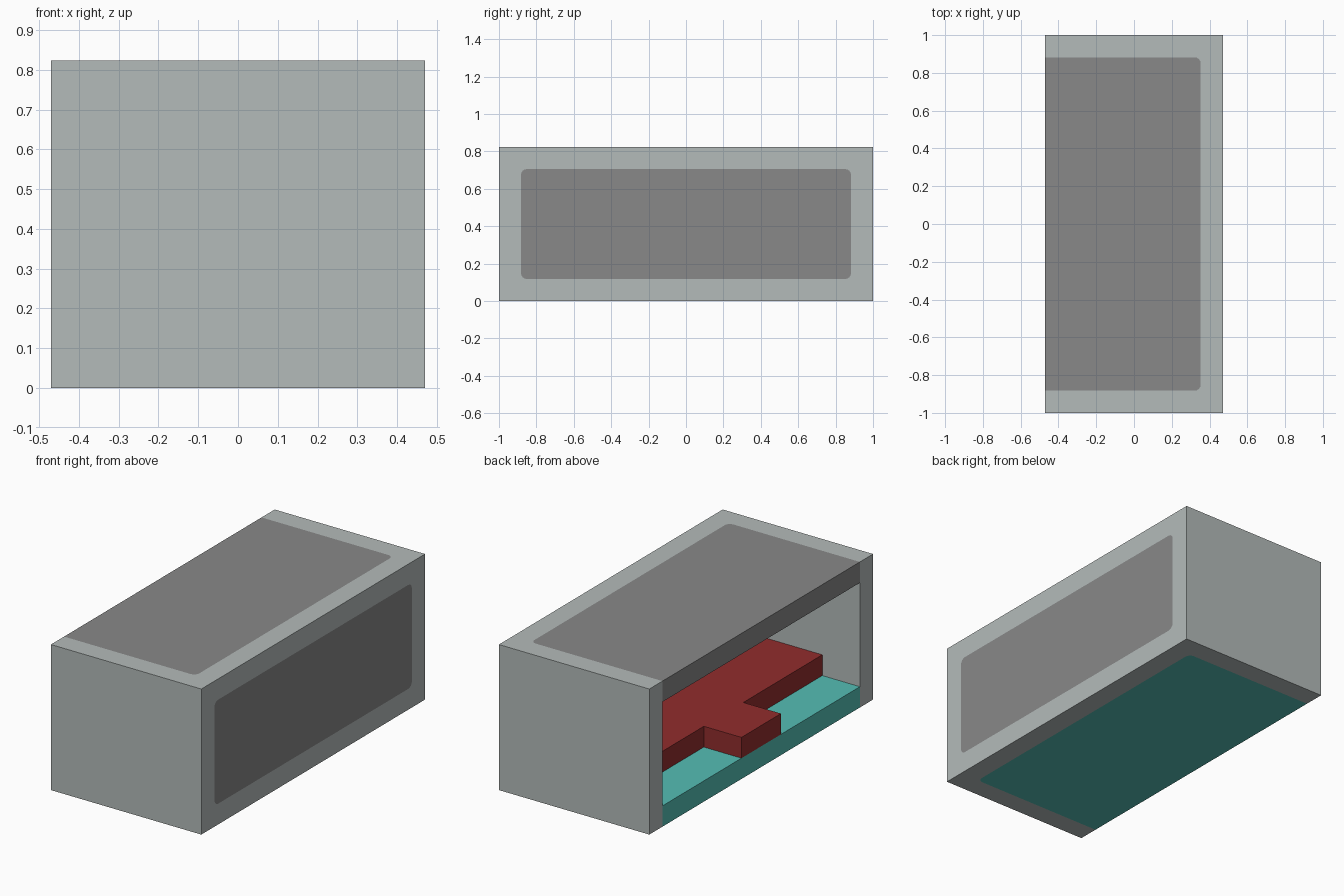
import bpy
import bmesh
from math import cos, sin, pi
from mathutils import Vector

cube = bpy.data.objects.get("Cube")
if cube:
    bpy.data.objects.remove(cube, do_unlink=True)

U = 2 / 17       # wall thickness, the unit of the whole layout
R = 0.27         # corner radius of the panels, in units


def make_material(name, rgb):
    linear = [((c / 255 + 0.055) / 1.055) ** 2.4 for c in rgb] + [1]
    mat = bpy.data.materials.new(name)
    mat.use_nodes = True
    mat.diffuse_color = linear
    mat.node_tree.nodes["Principled BSDF"].inputs["Base Color"].default_value = linear
    return mat


light_grey = make_material("light_grey", (180, 187, 186))
mid_grey = make_material("mid_grey", (136, 136, 136))
red = make_material("dark_red", (145, 45, 45))
teal = make_material("teal", (85, 190, 181))


def prism(name, outlines, axis, low, high, mat):
    """Extrude flat outlines (in units) along an axis from low to high."""
    bm = bmesh.new()
    for outline in outlines:
        verts = []
        for point in outline:
            co = list(point)
            co.insert(axis, low)
            verts.append(bm.verts.new(Vector(co) * U))
        face = bm.faces.new(verts)
        top = bmesh.ops.extrude_face_region(bm, geom=[face])["geom"]
        shift = Vector((0, 0, 0))
        shift[axis] = (high - low) * U
        moved = [g for g in top if isinstance(g, bmesh.types.BMVert)]
        bmesh.ops.translate(bm, verts=moved, vec=shift)
    bmesh.ops.recalc_face_normals(bm, faces=bm.faces)
    mesh = bpy.data.meshes.new(name)
    bm.to_mesh(mesh)
    bm.free()
    mesh.materials.append(mat)
    obj = bpy.data.objects.new(name, mesh)
    bpy.context.collection.objects.link(obj)
    return obj


def rect(a0, b0, a1, b1):
    return [(a0, b0), (a1, b0), (a1, b1), (a0, b1)]


def arc(corner, sa, sb):
    """Rounded corner whose outward direction is (sa, sb)."""
    ca, cb = corner[0] - sa * R, corner[1] - sb * R
    return [(ca + sa * R * cos(t * pi / 8), cb + sb * R * sin(t * pi / 8))
            for t in range(5)]


def panel(name, a0, b0, a1, b1, axis, low, high, mat, open_side):
    """Flush panel with rounded corners plus the frame fillets around it."""
    outline, fillets = [], []
    for a, b, sa, sb in ((a0, b0, -1, -1), (a1, b0, 1, -1),
                         (a1, b1, 1, 1), (a0, b1, -1, 1)):
        if open_side and sa < 0:
            outline.append((a, b))
            continue
        curve = arc((a, b), sa, sb)
        outline += curve if sa * sb > 0 else curve[::-1]
        fillets.append([(a, b)] + curve)
    prism(name, [outline], axis, low, high, mat)
    prism(name + "_frame_corners", fillets, axis, low, high, light_grey)


# End walls and the two long edge beams of the closed side
for side, label in ((-1, "front"), (1, "back")):
    y0, y1 = sorted((side * 7.5, side * 8.5))
    prism(label + "_wall", [rect(-4, y0, 4, y1)], 2, 0, 7, light_grey)
for z, label in ((0, "lower"), (6, "upper")):
    prism(label + "_beam", [rect(3, -7.5, 4, 7.5)], 2, z, z + 1, light_grey)

# Floor, roof and closed side panel
panel("floor", -4, -7.5, 3, 7.5, 2, 0, 1, teal, True)
panel("roof", -4, -7.5, 3, 7.5, 2, 6, 7, mid_grey, True)
panel("side_panel", -7.5, 1, 7.5, 6, 0, 3, 4, mid_grey, False)

# Cross-shaped carpet block on the floor
cross = [(-4, -1.5), (-2, -1.5), (-2, -7.5), (1, -7.5), (1, -1.5), (3, -1.5)]
cross += [(x, -y) for x, y in reversed(cross)]
prism("floor_cross", [cross], 2, 1, 2, red)
